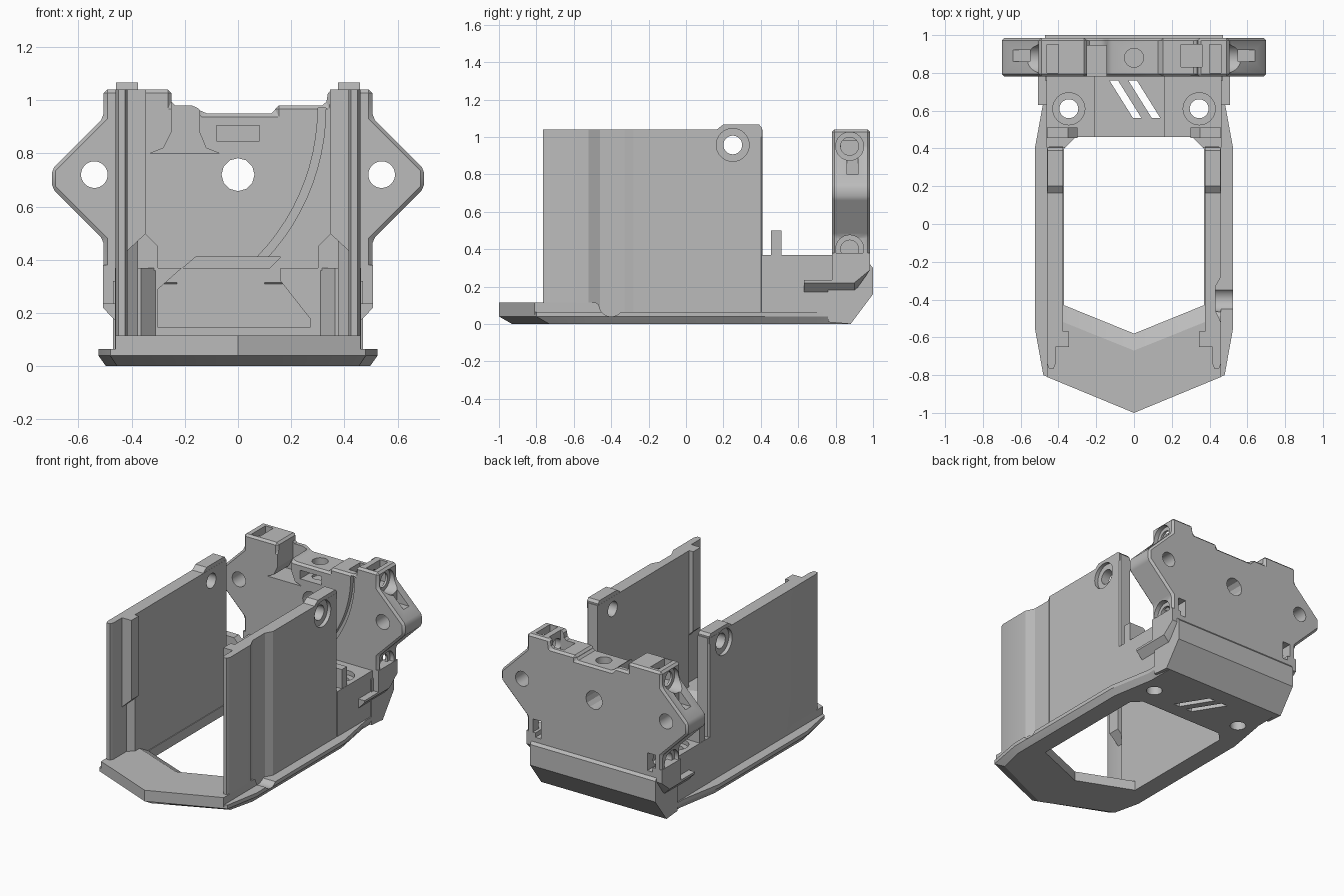
import bpy, bmesh, math
from mathutils import Vector

if "Cube" in bpy.data.objects:
    bpy.data.objects.remove(bpy.data.objects["Cube"])

grey = bpy.data.materials.new("light grey plastic")
grey.use_nodes = True
grey.diffuse_color = (0.5, 0.5, 0.5, 1)
grey.node_tree.nodes["Principled BSDF"].inputs["Base Color"].default_value = grey.diffuse_color


def loft(name, rings):
    """Closed solid through rings of equal point count."""
    bm = bmesh.new()
    vs = [[bm.verts.new(p) for p in r] for r in rings]
    n = len(rings[0])
    bm.faces.new(vs[0])
    bm.faces.new(vs[-1])
    for a, b in zip(vs, vs[1:]):
        for i in range(n):
            j = (i + 1) % n
            bm.faces.new((a[i], a[j], b[j], b[i]))
    bmesh.ops.recalc_face_normals(bm, faces=bm.faces)
    me = bpy.data.meshes.new(name)
    bm.to_mesh(me)
    bm.free()
    me.materials.append(grey)
    ob = bpy.data.objects.new(name, me)
    bpy.context.collection.objects.link(ob)
    return ob


def place(axis, p, t):
    u, v = p
    return {"x": (t, u, v), "y": (u, t, v), "z": (u, v, t)}[axis]


def prism(name, axis, pts, a, b):
    return loft(name, [[place(axis, p, t) for p in pts] for t in (a, b)])


def rect(u0, u1, v0, v1):
    return [(u0, v0), (u1, v0), (u1, v1), (u0, v1)]


def circle(u, v, r, n=32):
    return [(u + r * math.cos(k * math.tau / n), v + r * math.sin(k * math.tau / n)) for k in range(n)]


def mirrored(half):
    """Full outline from a half outline on +x."""
    return half + [(-x, y) for x, y in reversed(half) if x > 0]


def flip(pts, s):
    return [(s * x, y) for x, y in pts]


def apply_mod(ob, mod):
    bpy.context.view_layer.objects.active = ob
    bpy.ops.object.modifier_apply(modifier=mod.name)


def boolean(ob, other, op="DIFFERENCE"):
    m = ob.modifiers.new("bool", "BOOLEAN")
    m.operation, m.solver, m.object = op, "EXACT", other
    apply_mod(ob, m)
    bpy.data.objects.remove(other)


def cut(ob, axis, pts, a, b):
    boolean(ob, prism("cutter", axis, pts, a, b))


def bevel(ob, width):
    m = ob.modifiers.new("bevel", "BEVEL")
    m.width, m.segments, m.limit_method = width, 1, "ANGLE"
    apply_mod(ob, m)


# Base tray with chamfered underside
outline = mirrored([(0, -1), (0.48, -0.8), (0.525, -0.55), (0.525, 0.4), (0.47, 0.7), (0.47, 0.88)])
under = [(x * 0.945, y + 0.07 if y < -0.7 else y) for x, y in outline]
base = loft("base_tray", [[(x, y, z) for x, y in ring] for ring, z in
                          ((under, 0), (outline, 0.04), (outline, 0.065))])

# Pointed front lip
lip_front = [(0.46, -0.81), (0, -1), (-0.46, -0.81)]
lip = loft("front_lip", [
    [(x, y, z) for x, y in lip_front + [(-0.46, side), (0, mid), (0.46, side)]]
    for z, side, mid in ((0.05, -0.395, -0.58), (0.065, -0.395, -0.58), (0.115, -0.485, -0.67))])
boolean(base, lip, "UNION")

# Rear block and sloped stern
block = prism("rear_block", "z", [(0.462, 0.405), (0.462, 0.8), (-0.462, 0.8), (-0.462, 0.405)], 0.03, 0.37)
boolean(base, block, "UNION")
stern = prism("stern", "x", [(0.76, 0.01), (0.88, 0), (1, 0.16), (1, 0.3), (0.983, 0.32), (0.76, 0.32)], -0.47, 0.47)
boolean(base, stern, "UNION")

# Opening through the tray, and the hollow in the rear block
cut(base, "z", mirrored([(0, -0.58), (0.37, -0.43), (0.37, 0.4), (0.31, 0.46)]), -0.1, 0.6)
hollow = [(-0.3, 0.145), (-0.3, 0.29), (-0.21, 0.37), (-0.21, 0.41),
          (0.16, 0.41), (0.16, 0.32), (0.27, 0.18), (0.27, 0.145)]
cut(base, "y", hollow, 0.3, 0.785)

# Screw holes, drain slots and the side notch
for s in (-1, 1):
    cut(base, "z", circle(s * 0.345, 0.61, 0.05), -0.1, 0.5)
    cut(base, "z", circle(s * 0.345, 0.61, 0.085), 0.34, 0.5)
for x in (-0.13, -0.03):
    cut(base, "z", [(x, 0.76), (x + 0.045, 0.76), (x + 0.17, 0.56), (x + 0.125, 0.56)], -0.1, 0.2)
cut(base, "x", circle(-0.4, 0.105, 0.065), 0.43, 0.6)

for s, side in ((-1, "right"), (1, "left")):
    # Side wall; the left one has a shallow outer groove
    groove = [(0.46, -0.52), (0.432, -0.46), (0.432, -0.33), (0.46, -0.28)] if s > 0 else []
    plan = ([(0.415, -0.74), (0.425, -0.765), (0.45, -0.765), (0.46, -0.74)] + groove +
            [(0.46, 0.4), (0.45, 0.41), (0.375, 0.41), (0.375, -0.57), (0.415, -0.6)])
    wall = prism(side + "_wall", "z", flip(plan, s), 0.05, 1.04)
    pad = prism("pad", "x", [(0.165, 1.0), (0.165, 1.04), (0.2, 1.067), (0.39, 1.067), (0.405, 1.05), (0.405, 1.0)],
                s * 0.376, s * 0.459)
    boolean(wall, pad, "UNION")
    cut(wall, "x", circle(0.25, 0.957, 0.05), s * 0.3, s * 0.6)
    cut(wall, "x", circle(0.25, 0.957, 0.088), s * 0.435, s * 0.6)

    # Inner guide rib with a tapered foot
    rib = flip([(0.42, 0.43), (0.345, 0.5), (0.345, 1.04), (0.42, 1.04)], s)
    prism(side + "_guide_rib", "y", rib, -0.65, -0.57)

    # Small upright tab behind the wall
    tab = flip([(0.3, 0.36), (0.3, 0.45), (0.35, 0.5), (0.46, 0.5), (0.46, 0.36)], s)
    prism(side + "_tab", "y", tab, 0.455, 0.51)

    # Side flange under the mounting plate
    prof = [(0.63, 0.17), (0.9, 0.17), (0.985, 0.29), (0.985, 0.38), (0.78, 0.38), (0.78, 0.235), (0.63, 0.235)]
    raised = [(y, max(z, 0.22)) for y, z in prof]
    loft(side + "_flange", [[(s * x, y, z) for y, z in r] for x, r in ((0.44, prof), (0.46, prof), (0.508, raised))])

# Rear mounting plate
edge = [(0.505, 0.3), (0.505, 0.475), (0.7, 0.67), (0.7, 0.74), (0.505, 0.935), (0.505, 1.04)]
top = [(0.34, 1.04), (0.33, 0.98), (0.14, 0.98), (0.14, 0.95), (-0.13, 0.95), (-0.16, 0.98), (-0.25, 0.98), (-0.25, 1.04)]
plate = prism("mounting_plate", "y", edge + top + [(-x, z) for x, z in reversed(edge)], 0.78, 0.985)
bevel(plate, 0.014)

# Front recess beside the centre boss
cut(plate, "y", [(-0.33, 0.8), (-0.28, 0.82), (-0.25, 0.88), (-0.25, 1.1), (-0.145, 1.1),
                 (-0.145, 0.88), (-0.12, 0.82), (-0.07, 0.8)], 0.7, 0.945)
# Cable hollow at the foot and curved cable channel
cut(plate, "y", [(-0.23, 0.28), (-0.23, 0.35), (-0.16, 0.41), (0.16, 0.41), (0.1, 0.35), (0.1, 0.28)], 0.7, 0.86)
arc = [(math.radians(a), r) for r, order in ((0.8, 1), (0.83, -1)) for a in range(0, 50, 4)[::order]]
cut(plate, "y", [(-0.5 + r * math.cos(a), 0.97 - r * math.sin(a)) for a, r in arc], 0.7, 0.81)
# Holes through the plate
cut(plate, "y", circle(0, 0.72, 0.062, 12), 0.7, 1.1)
for s in (-1, 1):
    cut(plate, "y", circle(s * 0.54, 0.72, 0.05), 0.7, 1.1)
    # Nut slots from the top, the back and the sloped shoulder
    x0, x1 = sorted((s * 0.4, s * 0.46))
    cut(plate, "z", rect(x0, x1, 0.8, 0.95), 0.9, 1.2)
    cut(plate, "y", rect(x0, x1, 0.35, 0.47), 0.85, 1.1)
    x0, x1 = sorted((s * 0.55, s * 0.67))
    cut(plate, "z", rect(x0, x1, 0.86, 0.92), 0.8, 1.1)
    # Side screw holes with counterbores
    for z in (0.95, 0.4):
        cut(plate, "x", circle(0.875, z, 0.048), s * 0.36, s * 0.6)
        cut(plate, "x", circle(0.875, z, 0.075), s * 0.475, s * 0.6)
# Centre boss: vertical screw hole with a nut slot, and the pocket on the left
cut(plate, "z", circle(0, 0.88, 0.05), 0.83, 1.1)
cut(plate, "y", rect(-0.08, 0.08, 0.847, 0.905), 0.7, 0.95)
cut(plate, "z", rect(0.25, 0.36, 0.83, 0.95), 0.84, 1.1)

# Smooth the round holes, keep edges crisp
for ob in bpy.context.scene.objects:
    ob.select_set(ob.type == "MESH" and grey.name in ob.data.materials)
bpy.ops.object.shade_smooth_by_angle(angle=math.radians(25))
